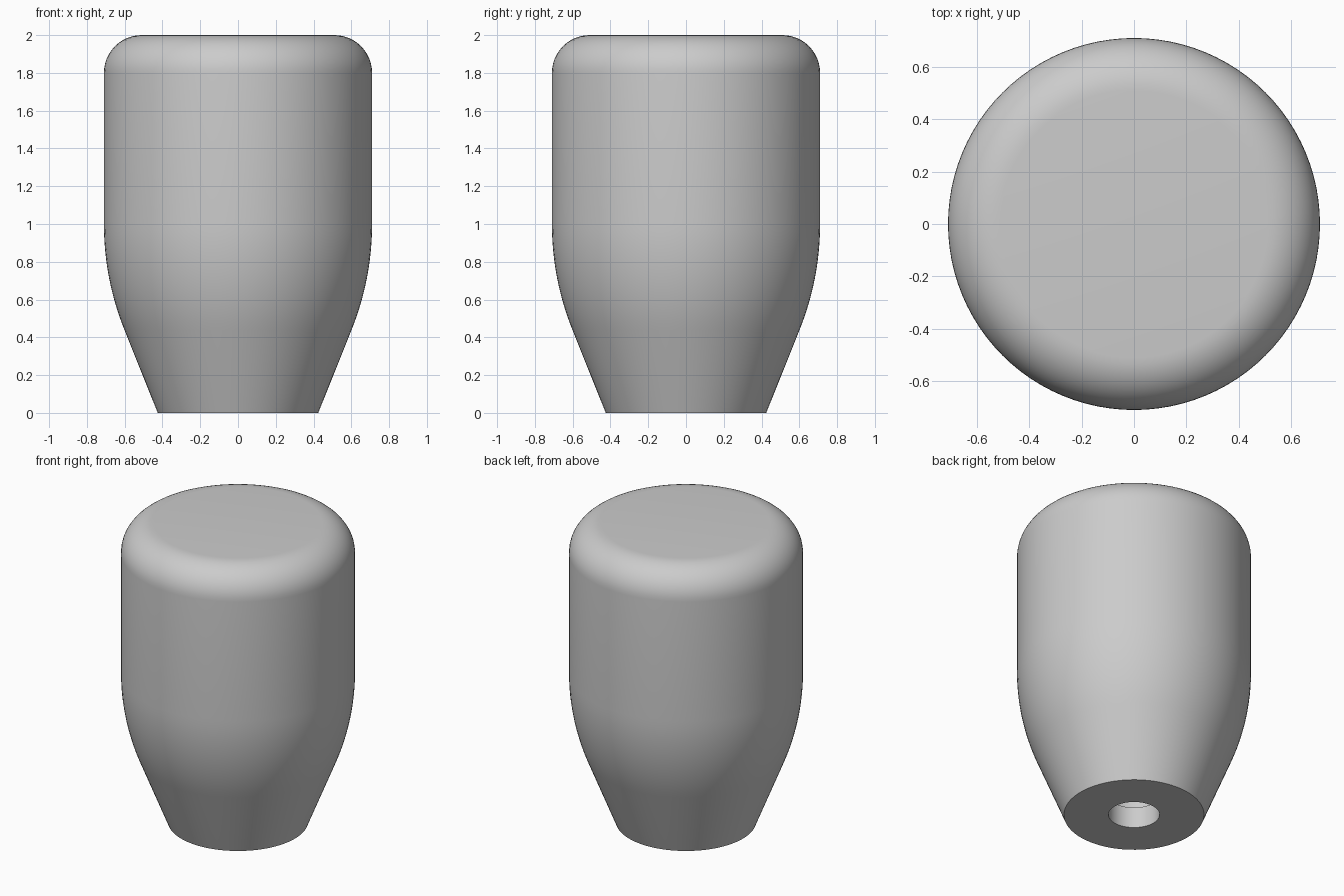
import bpy, bmesh, math

cube = bpy.data.objects.get("Cube")
if cube:
    bpy.data.objects.remove(cube, do_unlink=True)

# Main dimensions
RADIUS, HEIGHT, FILLET = 0.71, 2.0, 0.2
BASE_RADIUS = 0.425
SWEEP, TAPER = 1.5, math.radians(22)
SIDES = 96


def arc(cx, cz, radius, start, end, steps):
    """Points on an arc in the XZ plane."""
    angles = [start + (end - start) * i / steps for i in range(steps + 1)]
    return [(cx + radius * math.cos(a), cz + radius * math.sin(a)) for a in angles]


# Half profile: stepped bore, flat base, tapered neck, straight body, rounded top
bore = [(0, 1.0), (0.18, 1.0), (0.18, 0.14), (0.155, 0.14), (0.155, 0)]
neck = arc(RADIUS - SWEEP, 1.0, SWEEP, -TAPER, 0, 12)
shoulder = arc(RADIUS - FILLET, HEIGHT - FILLET, FILLET, 0, math.pi / 2, 12)
profile = bore + [(BASE_RADIUS, 0)] + neck + shoulder + [(0, HEIGHT)]

# Revolve the profile around the vertical axis
bm = bmesh.new()
verts = [bm.verts.new((x, 0, z)) for x, z in profile]
edges = [bm.edges.new(pair) for pair in zip(verts, verts[1:])]
bmesh.ops.spin(bm, geom=verts + edges, cent=(0, 0, 0), axis=(0, 0, 1),
               angle=2 * math.pi, steps=SIDES, use_merge=True)
bmesh.ops.remove_doubles(bm, verts=bm.verts[:], dist=0.0001)
bmesh.ops.recalc_face_normals(bm, faces=bm.faces[:])
mesh = bpy.data.meshes.new("knob_body")
bm.to_mesh(mesh)
bm.free()

knob = bpy.data.objects.new("knob_body", mesh)
bpy.context.collection.objects.link(knob)

# Plain grey finish
grey = bpy.data.materials.new("plain_grey")
grey.use_nodes = True
color = (0.6, 0.6, 0.6, 1)
grey.diffuse_color = color
grey.node_tree.nodes["Principled BSDF"].inputs["Base Color"].default_value = color
mesh.materials.append(grey)

# Smooth curves with crisp rims
bpy.ops.object.select_all(action="DESELECT")
knob.select_set(True)
bpy.context.view_layer.objects.active = knob
bpy.ops.object.shade_smooth_by_angle(angle=math.radians(20))
